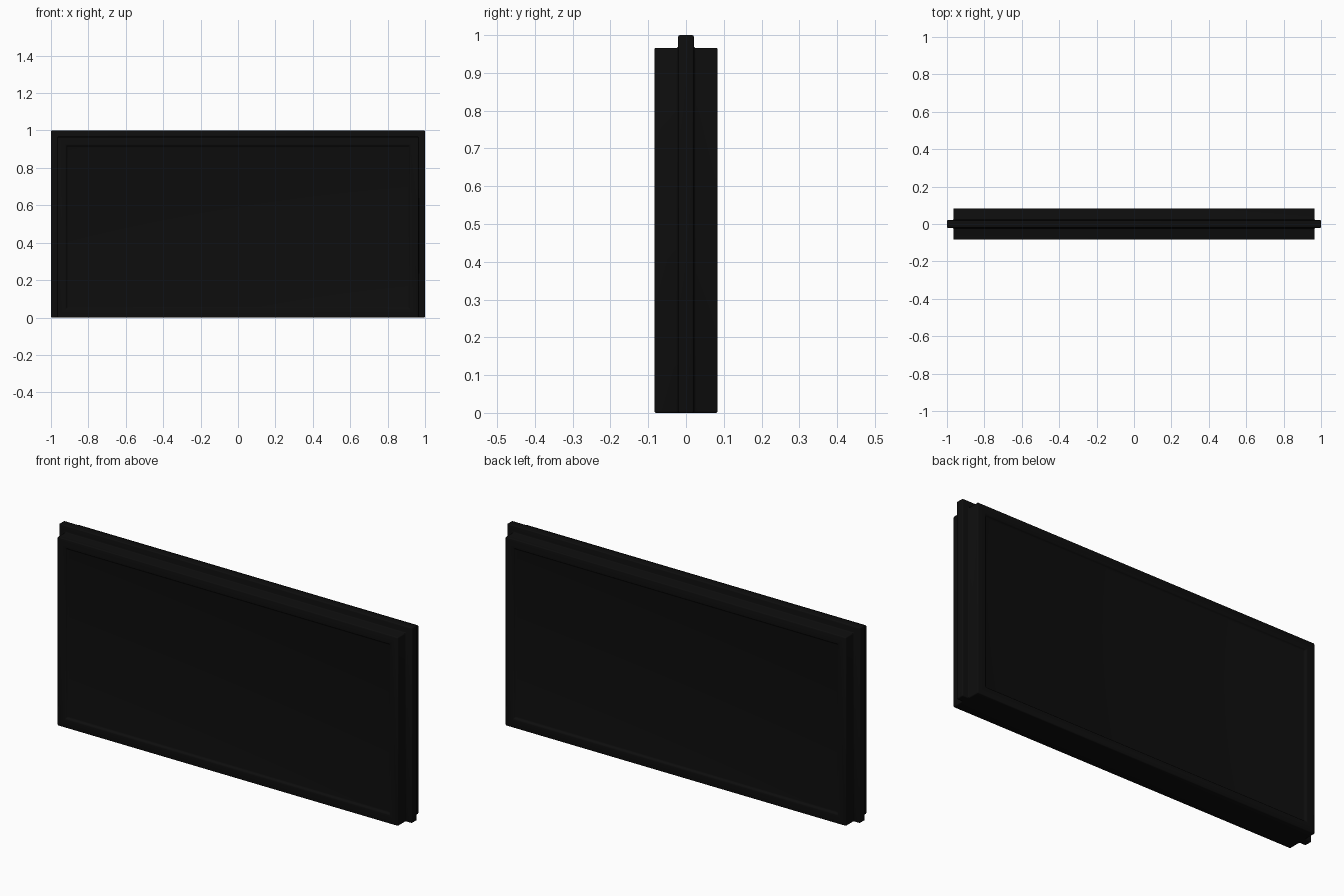
import bpy, bmesh
from mathutils import Matrix

if "Cube" in bpy.data.objects:
    bpy.data.objects.remove(bpy.data.objects["Cube"])


def box(name, sx, sy, sz):
    """Box standing on z = 0, centred in x and y."""
    bm = bmesh.new()
    m = Matrix.Translation((0, 0, sz / 2)) @ Matrix.Diagonal((sx, sy, sz, 1))
    bmesh.ops.create_cube(bm, size=1, matrix=m)
    me = bpy.data.meshes.new(name)
    ob = bpy.data.objects.new(name, me)
    bpy.context.collection.objects.link(ob)
    return ob, bm


# Tongue that runs round the two ends and the top (merged into the panel)
tongue, bm = box("tongue", 2.0, 0.042, 1.0)
bm.to_mesh(tongue.data)
bm.free()

# Thick panel with a shallow sunken field on the front and the back
panel, bm = box("wall_panel", 1.93, 0.168, 0.966)
bm.normal_update()
for face in [f for f in bm.faces if abs(f.normal.y) > 0.9]:
    bmesh.ops.inset_region(bm, faces=[face], thickness=0.065)
    bmesh.ops.inset_region(bm, faces=[face], thickness=0.008, depth=-0.01)
bmesh.ops.recalc_face_normals(bm, faces=bm.faces[:])
bm.to_mesh(panel.data)
bm.free()

# Black finish
black = bpy.data.materials.new("black_finish")
black.diffuse_color = (0.004, 0.004, 0.004, 1)
black.use_nodes = True
black.node_tree.nodes["Principled BSDF"].inputs["Base Color"].default_value = black.diffuse_color
for ob in (panel, tongue):
    ob.data.materials.append(black)

# Join the two solids and soften all corners
union = panel.modifiers.new("join_tongue", "BOOLEAN")
union.operation = "UNION"
union.solver = "EXACT"
union.object = tongue
bevel = panel.modifiers.new("soft_edges", "BEVEL")
bevel.width = 0.005
bevel.segments = 3
bevel.limit_method = "ANGLE"
bevel.angle_limit = 0.6

bpy.context.view_layer.objects.active = panel
panel.select_set(True)
for mod in ("join_tongue", "soft_edges"):
    bpy.ops.object.modifier_apply(modifier=mod)
bpy.data.objects.remove(tongue)
bpy.ops.object.shade_smooth_by_angle(angle=0.6)
